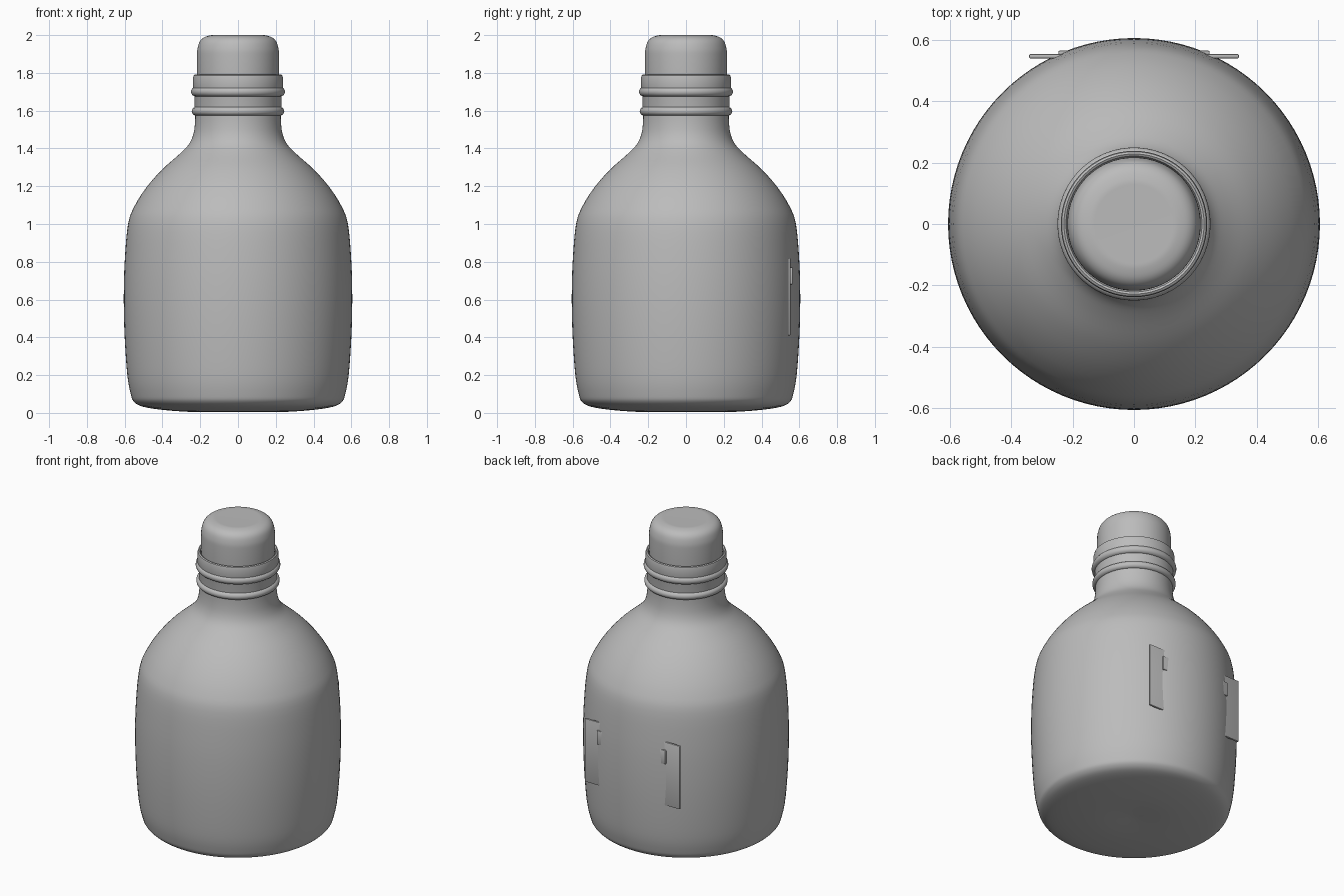
import bpy, bmesh, math
from mathutils import Vector

cube = bpy.data.objects.get("Cube")
if cube:
    bpy.data.objects.remove(cube, do_unlink=True)

# Single flat colour
grey = bpy.data.materials.new("plain_grey")
grey.use_nodes = True
colour = (0.5, 0.5, 0.5, 1)
grey.diffuse_color = colour
grey.node_tree.nodes["Principled BSDF"].inputs["Base Color"].default_value = colour


def finish(bm, name, angle):
    bmesh.ops.recalc_face_normals(bm, faces=bm.faces)
    mesh = bpy.data.meshes.new(name)
    bm.to_mesh(mesh)
    bm.free()
    mesh.materials.append(grey)
    obj = bpy.data.objects.new(name, mesh)
    bpy.context.collection.objects.link(obj)
    bpy.ops.object.select_all(action='DESELECT')
    obj.select_set(True)
    bpy.context.view_layer.objects.active = obj
    bpy.ops.object.shade_smooth_by_angle(angle=math.radians(angle))
    return obj


def smooth_curve(points, steps=4):
    """Catmull-Rom curve through the profile points."""
    pts = [Vector(p) for p in points]
    pts = [pts[0]] + pts + [pts[-1]]
    out = []
    for a, b, c, d in zip(pts, pts[1:], pts[2:], pts[3:]):
        for i in range(steps):
            t = i / steps
            out.append(b + (c - a) * t / 2 + (2 * a - 5 * b + 4 * c - d) * t * t / 2
                       + (3 * b - a - 3 * c + d) * t ** 3 / 2)
    return out + [pts[-1]]


def lathe(name, profile, segments=96, angle=40):
    bm = bmesh.new()
    verts = [bm.verts.new((max(r, 0), 0, z)) for r, z in profile]
    edges = [bm.edges.new(pair) for pair in zip(verts, verts[1:])]
    bmesh.ops.spin(bm, geom=verts + edges, cent=(0, 0, 0), axis=(0, 0, 1),
                   angle=math.tau, steps=segments, use_duplicate=False)
    bmesh.ops.remove_doubles(bm, verts=bm.verts, dist=0.0005)
    return finish(bm, name, angle)


def ring(name, radius, z, thick):
    circle = [(radius + thick * math.cos(i * math.tau / 16),
               z + thick * math.sin(i * math.tau / 16)) for i in range(17)]
    return lathe(name, circle)


def plate(name, width, y0, y1, z0, z1):
    bm = bmesh.new()
    bmesh.ops.create_cube(bm, size=1)
    for v in bm.verts:
        v.co = (v.co.x * width, (y0 + y1) / 2 + v.co.y * (y1 - y0),
                (z0 + z1) / 2 + v.co.z * (z1 - z0))
    bmesh.ops.bevel(bm, geom=bm.edges[:], offset=0.004, segments=2,
                    profile=0.5, affect='EDGES')
    return finish(bm, name, 30)


# Bottle body, from the base centre up to the neck
lathe("bottle_body", smooth_curve([
    (0, 0.012), (0.2, 0.004), (0.38, 0.014), (0.5, 0.032), (0.55, 0.058),
    (0.568, 0.1), (0.586, 0.2), (0.6, 0.4), (0.605, 0.6), (0.6, 0.8),
    (0.582, 1.0), (0.545, 1.1), (0.48, 1.2), (0.4, 1.29), (0.31, 1.37),
    (0.262, 1.42), (0.238, 1.47), (0.228, 1.53), (0.226, 1.6)]))

# Neck collar with its open rim
lathe("neck_collar", [(0.226, 1.58), (0.23, 1.6), (0.23, 1.69), (0.238, 1.72),
                      (0.238, 1.775), (0.235, 1.787), (0.228, 1.791),
                      (0.221, 1.787), (0.216, 1.77)])
ring("lower_neck_ring", 0.222, 1.597, 0.023)
ring("upper_neck_ring", 0.224, 1.7, 0.025)

# Rounded stopper
lathe("stopper", [(0.212, 1.7), (0.217, 1.8)] + smooth_curve([
    (0.217, 1.89), (0.215, 1.925), (0.203, 1.965), (0.18, 1.988),
    (0.145, 1.999), (0.12, 2.0)]) + [(0, 2.0)])

# Back plates sunk into the body, with ends showing at both sides
plate("back_plate", 0.682, 0.539, 0.553, 0.41, 0.82)
plate("back_tab", 0.492, 0.55, 0.564, 0.68, 0.77)
